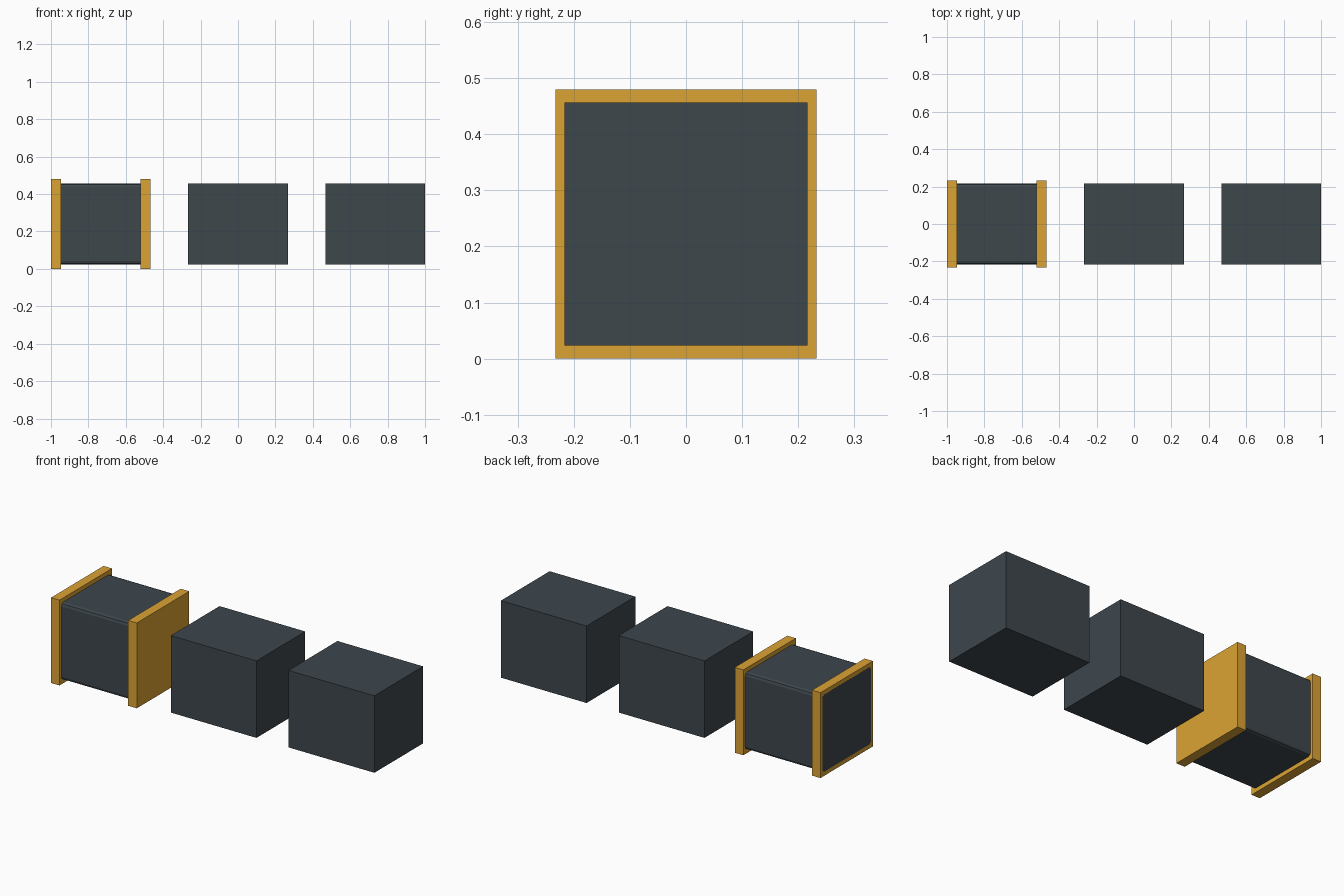
import bpy
import bmesh

if "Cube" in bpy.data.objects:
    bpy.data.objects.remove(bpy.data.objects["Cube"])


def material(name, color):
    m = bpy.data.materials.new(name)
    m.diffuse_color = color
    m.use_nodes = True
    m.node_tree.nodes["Principled BSDF"].inputs["Base Color"].default_value = m.diffuse_color
    return m


DARK = material("dark_slate", (0.048, 0.063, 0.073, 1))
AMBER = material("amber", (0.72, 0.37, 0.035, 1))
MID_Z = 0.24


def box(name, x0, x1, width, height, mat, bevel=0.0):
    """Box centred on y = 0 and MID_Z; bevel rounds only the edges along x."""
    bm = bmesh.new()
    bmesh.ops.create_cube(bm, size=1)
    for v in bm.verts:
        v.co.x = (x0 + x1) / 2 + v.co.x * (x1 - x0)
        v.co.y *= width
        v.co.z = MID_Z + v.co.z * height
    if bevel:
        long_edges = [e for e in bm.edges
                      if abs(e.verts[0].co.x - e.verts[1].co.x) > 0.01]
        bmesh.ops.bevel(bm, geom=long_edges, offset=bevel, segments=2,
                        profile=0.5, affect='EDGES')
    me = bpy.data.meshes.new(name)
    bm.to_mesh(me)
    bm.free()
    me.materials.append(mat)
    ob = bpy.data.objects.new(name, me)
    bpy.context.collection.objects.link(ob)
    return ob


# Three dark blocks in a row; the first has softened long edges
SIZE_X, SIZE_YZ, PITCH = 0.533, 0.433, 0.7335
for i, name in enumerate(("banded_block", "middle_block", "right_block")):
    cx = (i - 1) * PITCH
    box(name, cx - SIZE_X / 2, cx + SIZE_X / 2, SIZE_YZ, SIZE_YZ, DARK,
        bevel=0.018 if i == 0 else 0.0)

# Amber end plates on the first block; its outer end shows the dark core
box("outer_end_plate", -0.9995, -0.947, 0.466, 0.48, AMBER)
box("inner_end_plate", -0.52, -0.4665, 0.466, 0.48, AMBER)
